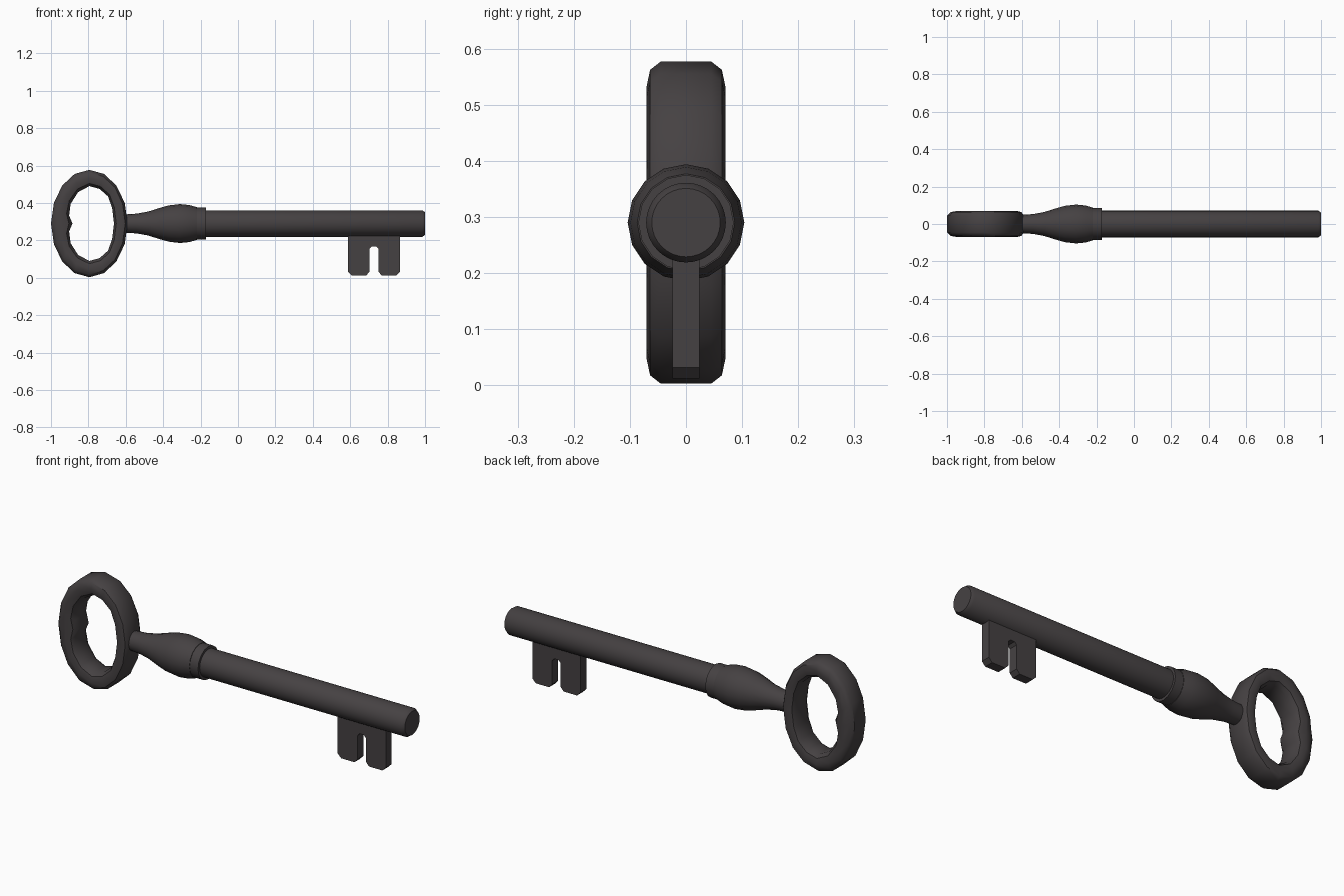
import bpy, bmesh
from math import sin, cos, pi, radians

if "Cube" in bpy.data.objects:
    bpy.data.objects.remove(bpy.data.objects["Cube"])

ZC = 0.29  # height of the key's axis


def finish(name, bm, smooth=35):
    bmesh.ops.recalc_face_normals(bm, faces=bm.faces)
    me = bpy.data.meshes.new(name)
    bm.to_mesh(me)
    bm.free()
    ob = bpy.data.objects.new(name, me)
    bpy.context.collection.objects.link(ob)
    bpy.ops.object.select_all(action='DESELECT')
    bpy.context.view_layer.objects.active = ob
    ob.select_set(True)
    bpy.ops.object.shade_smooth_by_angle(angle=radians(smooth))
    mat = bpy.data.materials.get("dark_iron") or bpy.data.materials.new("dark_iron")
    mat.diffuse_color = (0.06, 0.053, 0.055, 1)
    mat.use_nodes = True
    mat.node_tree.nodes["Principled BSDF"].inputs["Base Color"].default_value = mat.diffuse_color
    me.materials.append(mat)
    return ob


def bridge(bm, a, b):
    n = len(a)
    for i in range(n):
        bm.faces.new((a[i], a[(i + 1) % n], b[(i + 1) % n], b[i]))


def turned(name, profile, sides):
    """Lathe (x, radius) pairs about the key's axis."""
    bm = bmesh.new()
    rings = [[bm.verts.new((x, r * cos(2 * pi * i / sides), ZC + r * sin(2 * pi * i / sides)))
              for i in range(sides)] for x, r in profile]
    for a, b in zip(rings, rings[1:]):
        bridge(bm, a, b)
    bm.faces.new(rings[0])
    bm.faces.new(rings[-1])
    return finish(name, bm)


# Shank with a chamfered tip
turned("shank", [(-0.2, 0.071), (0.985, 0.071), (1.0, 0.061)], 32)

# Swelling neck with its collar
turned("neck", [(-0.64, 0.045), (-0.6, 0.049), (-0.54, 0.053), (-0.48, 0.064), (-0.42, 0.083),
                (-0.37, 0.097), (-0.31, 0.104), (-0.26, 0.099), (-0.218, 0.087)], 16)
turned("collar", [(-0.225, 0.085), (-0.17, 0.085)], 16)

# Oval bow: 16 segments, inner opening has a small cusp at the far left
inner = [(0.132, 0), (0.122, 0.083), (0.10, 0.145), (0.055, 0.185), (0, 0.20),
         (-0.06, 0.168), (-0.10, 0.105), (-0.108, 0.042), (-0.09, 0)]
inner += [(x, -z) for x, z in inner[-2:0:-1]]
half = [(0, 0.045), (0.17, 0.064), (0.5, 0.07), (0.83, 0.062), (1, 0.04)]
section = half + [(t, -y) for t, y in reversed(half)]
bm = bmesh.new()
loops = []
for i, (ix, iz) in enumerate(inner):
    a = 2 * pi * i / 16
    ox, oz = 0.205 * cos(a), 0.287 * sin(a)
    loops.append([bm.verts.new((-0.795 + ox + (ix - ox) * t, y, ZC + oz + (iz - oz) * t))
                  for t, y in section])
for i in range(16):
    bridge(bm, loops[i], loops[(i + 1) % 16])
finish("bow", bm, 40)

# Bit: flat plate with two chamfered teeth and an arched slot
outline = [(0.138, 0.25), (0.138, 0.032), (0.118, 0.012), (0.042, 0.012), (0.024, 0.032),
           (0.024, 0.155), (0.012, 0.168)]
outline += [(-x, z) for x, z in reversed(outline)]
bm = bmesh.new()
face = bm.faces.new([bm.verts.new((0.727 + x, -0.024, z)) for x, z in outline])
ext = bmesh.ops.extrude_face_region(bm, geom=[face])
bmesh.ops.translate(bm, vec=(0, 0.048, 0),
                    verts=[v for v in ext["geom"] if isinstance(v, bmesh.types.BMVert)])
finish("bit", bm, 30)
